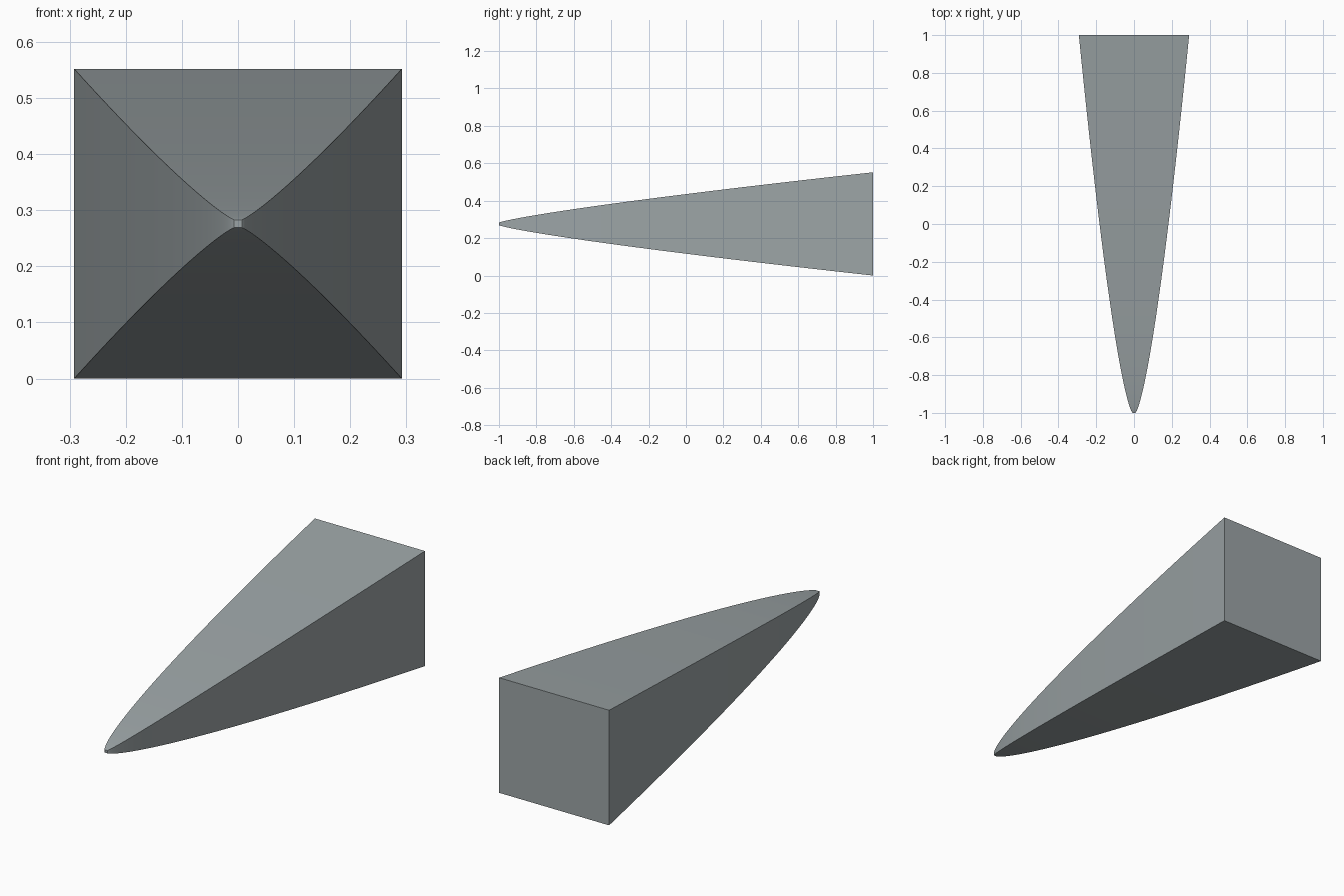
import bpy, bmesh

if "Cube" in bpy.data.objects:
    bpy.data.objects.remove(bpy.data.objects["Cube"])

HALF_W, HALF_H, TIP = 0.292, 0.276, 0.007
STEPS = 28

mat = bpy.data.materials.new("blue_grey")
mat.diffuse_color = (0.33, 0.37, 0.38, 1.0)
mat.use_nodes = True
mat.node_tree.nodes["Principled BSDF"].inputs["Base Color"].default_value = mat.diffuse_color

# Tapered body: rectangular sections lofted from blunt nose to square back
bm = bmesh.new()
rings = []
for i in range(STEPS + 1):
    t = (i / STEPS) ** 2          # closer sections near the nose
    w = TIP + (HALF_W - TIP) * t ** 0.70
    h = TIP + (HALF_H - TIP) * t ** 0.82
    y = -1 + 2 * t
    rings.append([bm.verts.new((sx * w, y, HALF_H + sz * h))
                  for sx, sz in ((-1, -1), (1, -1), (1, 1), (-1, 1))])

for a, b in zip(rings, rings[1:]):
    for k in range(4):
        n = (k + 1) % 4
        bm.faces.new((a[k], a[n], b[n], b[k]))

# Nose and back caps
bm.faces.new(rings[0])
bm.faces.new(rings[-1])
bmesh.ops.recalc_face_normals(bm, faces=bm.faces)

mesh = bpy.data.meshes.new("tapered_body")
bm.to_mesh(mesh)
bm.free()
mesh.materials.append(mat)
body = bpy.data.objects.new("tapered_body", mesh)
bpy.context.collection.objects.link(body)

# Smooth along the length, sharp at the four corner edges
bpy.context.view_layer.objects.active = body
body.select_set(True)
bpy.ops.object.shade_smooth_by_angle(angle=0.52)
